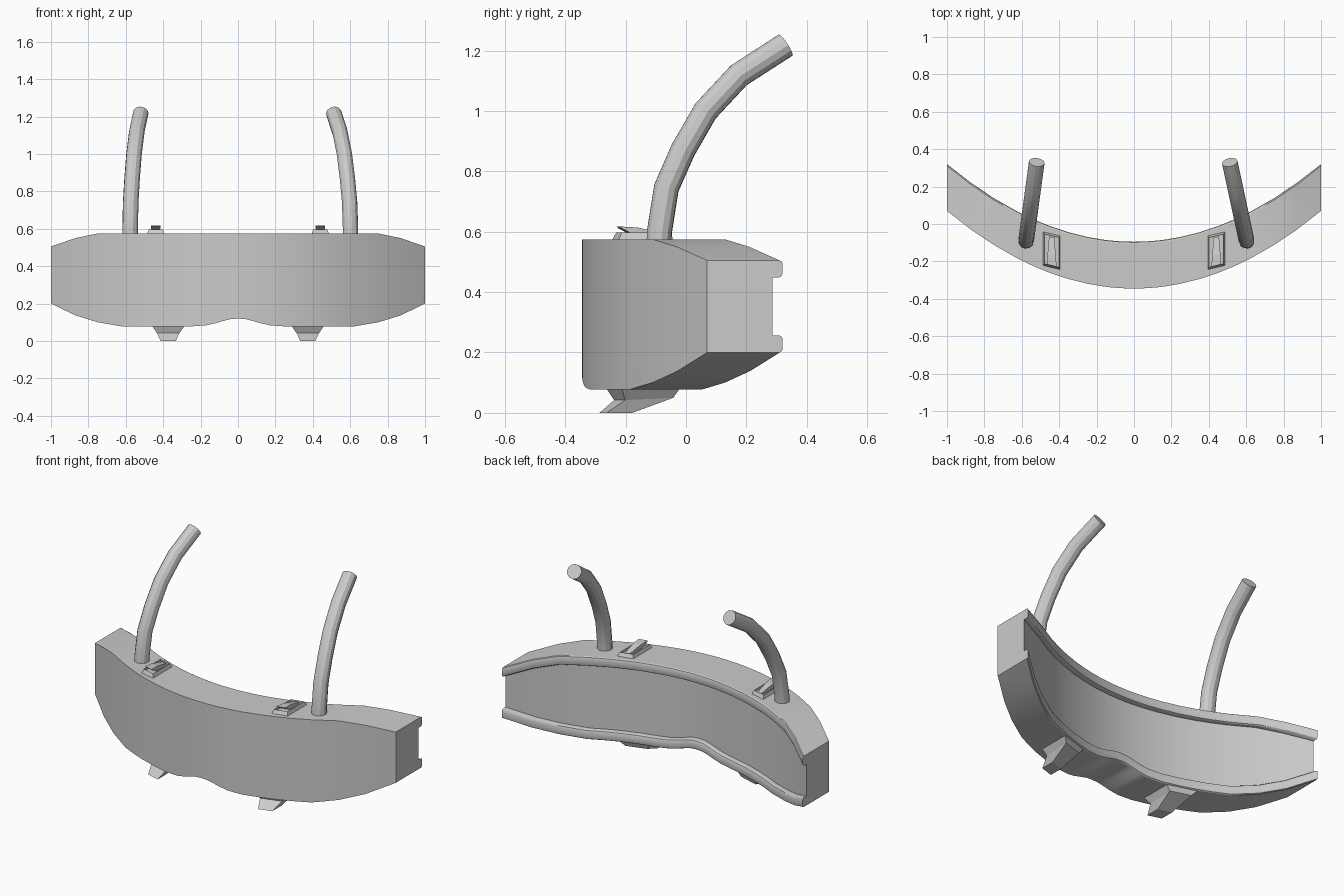
import bpy, bmesh

if "Cube" in bpy.data.objects:
    bpy.data.objects.remove(bpy.data.objects["Cube"])


def make_object(name, bm, smooth=False):
    bmesh.ops.recalc_face_normals(bm, faces=bm.faces[:])
    mesh = bpy.data.meshes.new(name)
    bm.to_mesh(mesh)
    bm.free()
    ob = bpy.data.objects.new(name, mesh)
    bpy.context.collection.objects.link(ob)
    if smooth:
        bpy.ops.object.select_all(action='DESELECT')
        bpy.context.view_layer.objects.active = ob
        ob.select_set(True)
        bpy.ops.object.shade_smooth_by_angle(angle=0.5)
    return ob


def loft(bm, rings):
    """Skin equal-length closed rings and cap both ends."""
    rings = [[bm.verts.new(p) for p in r] for r in rings]
    n = len(rings[0])
    for a, b in zip(rings, rings[1:]):
        for i in range(n):
            j = (i + 1) % n
            bm.faces.new((a[i], a[j], b[j], b[i]))
    bm.faces.new(rings[0])
    return bm.faces.new(rings[-1])


# Curved visor body: a C-channel section swept across the width
half = [  # x, bottom z, top z
    (0, .12, .575), (.04, .117, .575), (.08, .107, .575), (.12, .095, .575),
    (.17, .084, .575), (.25, .078, .575), (.35, .078, .575), (.45, .078, .575),
    (.53, .078, .575), (.62, .078, .575), (.75, .1, .575), (.87, .137, .55),
    (1, .2, .505)]
stations = [(-x, b, t) for x, b, t in reversed(half[1:])] + half
lip = [(.24, 0), (.247, .004), (.25, .012), (.25, .045), (.246, .053),
       (.238, .057), (.216, .057)]  # depth, distance from the edge


def body_ring(x, zb, zt):
    y = -.345 + .415 * x * x
    ring = [(x, y, zb), (x, y, zt)]
    ring += [(x, y + d, zt - h) for d, h in lip]
    ring += [(x, y + d, zb + h) for d, h in reversed(lip)]
    return ring


bm = bmesh.new()
loft(bm, [body_ring(*s) for s in stations])
make_object("curved_body", bm, True)

# Bent tubes rising from the top
path = [(-.09, .55), (-.088, .6), (-.065, .745), (-.01, .87), (.065, 1.0),
        (.175, 1.118), (.33, 1.218)]
for name, x0, x1 in (("left_tube", -.577, -.52), ("right_tube", .602, .512)):
    cu = bpy.data.curves.new(name, 'CURVE')
    cu.dimensions = '3D'
    cu.bevel_depth = .042
    cu.bevel_resolution = 4
    cu.use_fill_caps = True
    sp = cu.splines.new('POLY')
    sp.points.add(len(path) - 1)
    for p, (y, z) in zip(sp.points, path):
        t = (y + .09) / .42
        p.co = (x0 + (x1 - x0) * t, y, z, 1)
    curve_ob = bpy.data.objects.new(name, cu)
    bpy.context.collection.objects.link(curve_ob)
    dg = bpy.context.evaluated_depsgraph_get()
    mesh = bpy.data.meshes.new_from_object(curve_ob.evaluated_get(dg))
    bpy.data.objects.remove(curve_ob)
    bm = bmesh.new()
    bm.from_mesh(mesh)
    bmesh.ops.remove_doubles(bm, verts=bm.verts[:], dist=.0001)
    make_object(name, bm, True)


def rect(cx, hw, y0, y1, z0, z1, shear):
    """Sheared rectangle that follows the curve of the body."""
    return [(cx - hw, y0 - hw * shear, z0), (cx + hw, y0 + hw * shear, z0),
            (cx + hw, y1 + hw * shear, z1), (cx - hw, y1 - hw * shear, z1)]


for side, s in (("left", -1), ("right", 1)):
    # Top clip: recessed frame and a tapered lever rising to the front
    bm = bmesh.new()
    cx, k = s * .44, s * .24
    top = loft(bm, [rect(cx, .047, -.235, -.05, .57, .57, k),
                    rect(cx, .038, -.222, -.063, .597, .597, k)])
    bmesh.ops.inset_region(bm, faces=[top], thickness=.01)
    for v in top.verts:
        v.co.z -= .015
    make_object(side + "_clip_frame", bm)

    bm = bmesh.new()
    loft(bm, [rect(cx, .026, -.22, -.222, .612, .617, k),
              rect(cx, .022, -.175, -.165, .588, .614, k),
              rect(cx, .014, -.075, -.07, .58, .592, k)])
    make_object(side + "_clip_lever", bm)

    # Lower hook: tapers downward, with its tip pointing forward
    bm = bmesh.new()
    cx, k = s * .373, s * .3
    loft(bm, [rect(cx, .09, -.24, -.045, .085, .085, k),
              rect(cx, .06, -.22, -.06, .042, .05, k),
              rect(cx, .04, -.275, -.19, 0, 0, k)])
    make_object(side + "_lower_hook", bm)
